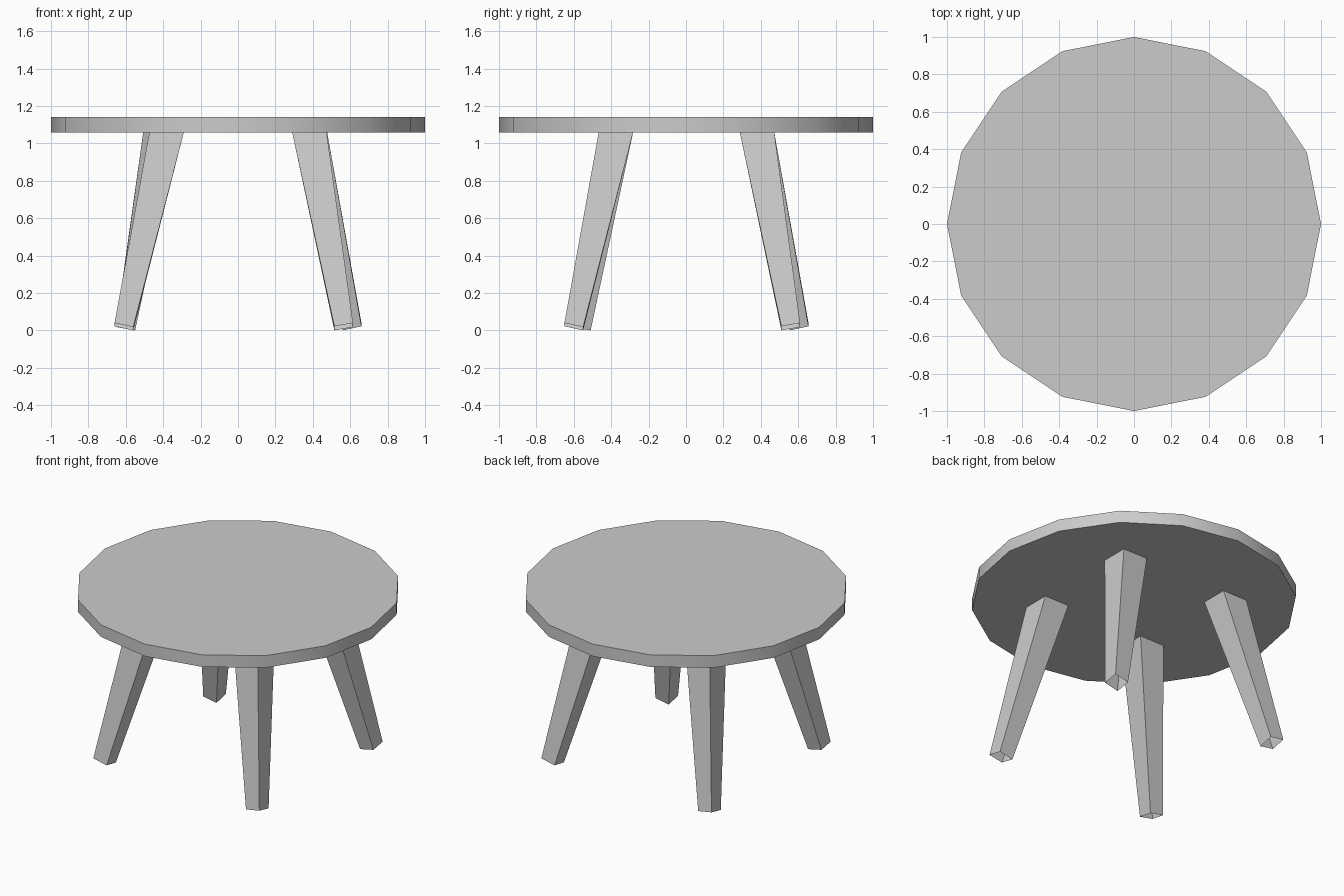
import bpy, bmesh, math
from mathutils import Vector

cube = bpy.data.objects.get("Cube")
if cube:
    bpy.data.objects.remove(cube, do_unlink=True)

grey = bpy.data.materials.new("plain_grey")
grey.use_nodes = True
colour = (0.6, 0.6, 0.6, 1)
grey.diffuse_color = colour
grey.node_tree.nodes["Principled BSDF"].inputs["Base Color"].default_value = colour

TOP_Z, UNDER_Z = 1.14, 1.058
CORNERS = [(-1, -1), (1, -1), (1, 1), (-1, 1)]


def finish(name, bm):
    """Turn a bmesh into a named grey object."""
    bmesh.ops.recalc_face_normals(bm, faces=bm.faces)
    mesh = bpy.data.meshes.new(name)
    bm.to_mesh(mesh)
    bm.free()
    mesh.materials.append(grey)
    obj = bpy.data.objects.new(name, mesh)
    bpy.context.collection.objects.link(obj)
    return obj


def add_leg(name, head, foot):
    """Tapered square tube, flat at the head, cut square to its axis at the foot."""
    bm = bmesh.new()
    head = Vector((*head, UNDER_Z))
    foot = Vector((*foot, 0.02))
    lean = (foot - head) / (head.z - foot.z)
    upper, lower = [], []
    for sx, sy in CORNERS:
        upper.append(bm.verts.new(head + Vector((sx, sy, 0)) * 0.092))
        dx, dy = sx * 0.05, sy * 0.05
        lower.append(bm.verts.new(foot + Vector((dx, dy, lean.x * dx + lean.y * dy))))
    for i in range(4):
        j = (i + 1) % 4
        bm.faces.new((lower[i], lower[j], upper[j], upper[i]))
    return finish(name, bm)


# Sixteen-sided round top with a smooth rim
bm = bmesh.new()
bmesh.ops.create_cone(bm, cap_ends=True, segments=16, radius1=1, radius2=1,
                      depth=TOP_Z - UNDER_Z)
bmesh.ops.translate(bm, verts=bm.verts, vec=(0, 0, (TOP_Z + UNDER_Z) / 2))
table_top = finish("table_top", bm)
bpy.ops.object.select_all(action="DESELECT")
table_top.select_set(True)
bpy.context.view_layer.objects.active = table_top
bpy.ops.object.shade_smooth_by_angle(angle=math.radians(30))

# Four splayed legs, open at the feet
legs = {
    "front_left_leg": ((0.382, -0.375), (0.565, -0.60)),
    "back_left_leg": ((0.385, 0.38), (0.61, 0.56)),
    "back_right_leg": ((-0.415, 0.38), (-0.60, 0.605)),
    "front_right_leg": ((-0.382, -0.375), (-0.61, -0.56)),
}
for name, (head, foot) in legs.items():
    add_leg(name, head, foot)
